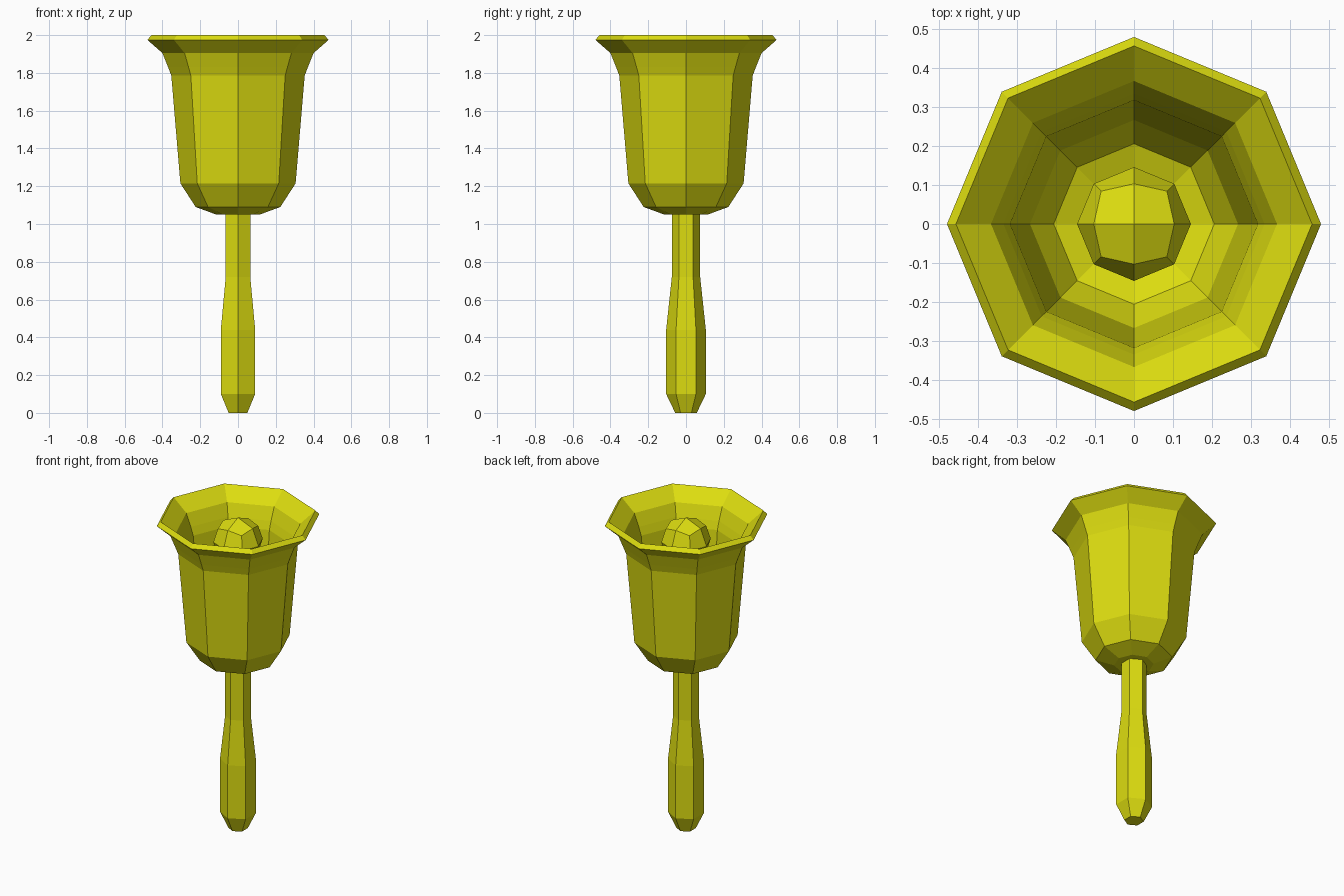
import bpy, bmesh, math

if "Cube" in bpy.data.objects:
    bpy.data.objects.remove(bpy.data.objects["Cube"])

brass = bpy.data.materials.new("yellow brass")
brass.diffuse_color = (0.72, 0.72, 0.005, 1)
brass.use_nodes = True
brass.node_tree.nodes["Principled BSDF"].inputs["Base Color"].default_value = brass.diffuse_color


def finish(name, bm):
    bmesh.ops.recalc_face_normals(bm, faces=bm.faces)
    mesh = bpy.data.meshes.new(name)
    bm.to_mesh(mesh)
    bm.free()
    mesh.materials.append(brass)
    obj = bpy.data.objects.new(name, mesh)
    bpy.context.collection.objects.link(obj)
    return obj


def lathe(name, profile, sides, start):
    """Faceted turned solid from (radius, z) pairs, capped at both ends."""
    bm = bmesh.new()
    rings = []
    for r, z in profile:
        rings.append([bm.verts.new((r * math.cos(start + math.tau * i / sides),
                                    r * math.sin(start + math.tau * i / sides), z))
                      for i in range(sides)])
    for a, b in zip(rings, rings[1:]):
        for i in range(sides):
            j = (i + 1) % sides
            bm.faces.new((a[i], a[j], b[j], b[i]))
    bm.faces.new(rings[0])
    bm.faces.new(rings[-1])
    return finish(name, bm)


# Bell shell: outside going up, over the rim, back down the inside
lathe("bell", [
    (0.115, 1.05), (0.224, 1.09), (0.305, 1.215), (0.353, 1.785),
    (0.37, 1.83), (0.40, 1.905), (0.48, 1.975),
    (0.457, 2.0), (0.367, 1.922), (0.335, 1.842), (0.318, 1.79),
    (0.267, 1.225), (0.206, 1.125), (0.105, 1.087)], 8, 0)

# Six-sided handle, points towards front and back
lathe("handle", [
    (0.057, 0), (0.105, 0.10), (0.105, 0.44), (0.075, 0.72), (0.075, 1.07)],
    6, math.pi / 2)

# Rod carrying the clapper inside the bell
lathe("clapper_rod", [(0.04, 1.07), (0.04, 1.80)], 6, math.pi / 2)

# Clapper: cube divided once and rounded to a ball
bm = bmesh.new()
bmesh.ops.create_cube(bm, size=2)
bmesh.ops.subdivide_edges(bm, edges=bm.edges[:], cuts=1, use_grid_fill=True)
for v in bm.verts:
    v.co = v.co.normalized() * 0.146
    v.co.z += 1.845
finish("clapper", bm)
